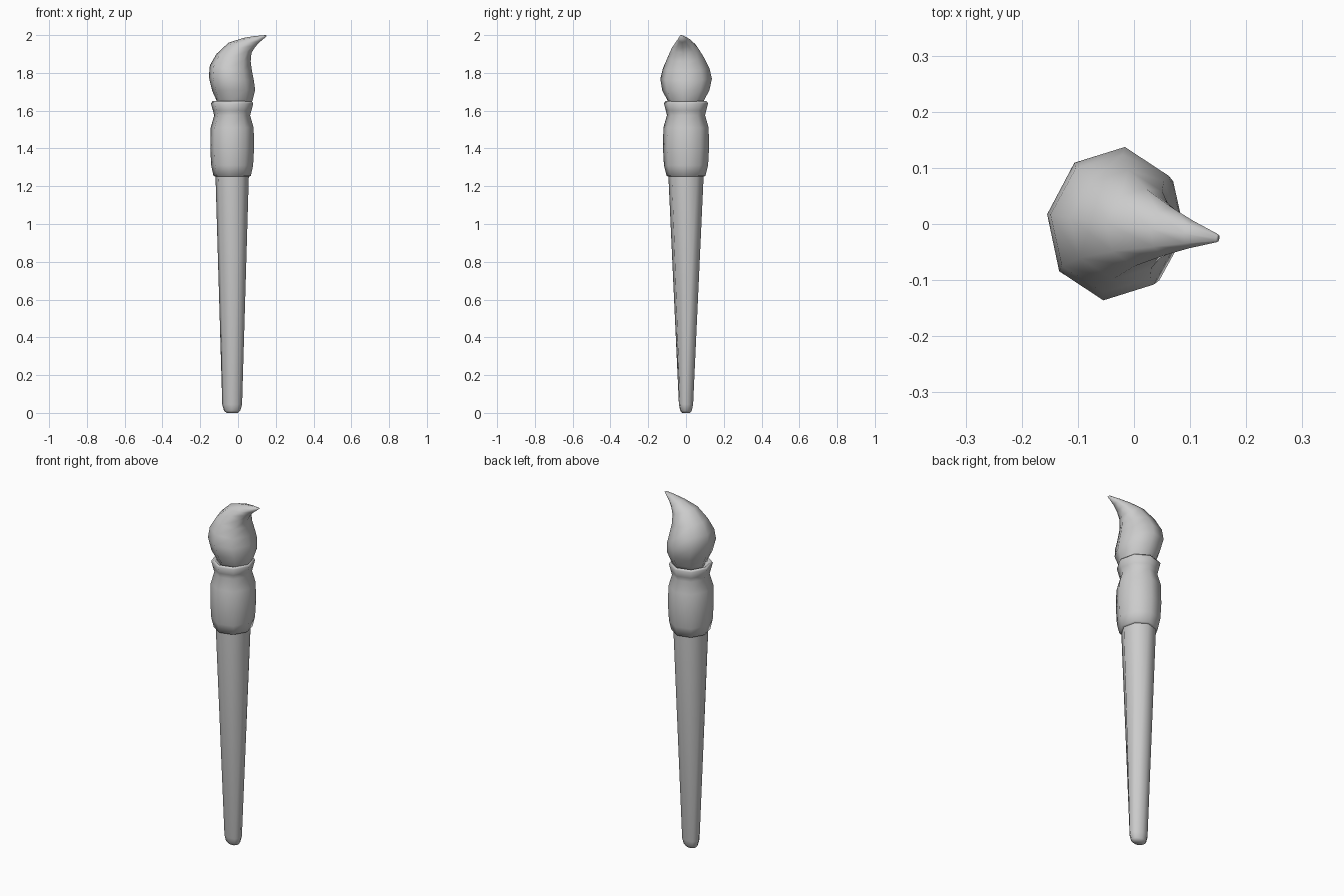
import bpy, bmesh, math
from mathutils import Matrix

if "Cube" in bpy.data.objects:
    bpy.data.objects.remove(bpy.data.objects["Cube"])

SIDES = 8
CX = -0.031                      # brush axis position in x
YAW = Matrix.Rotation(math.radians(-8), 4, 'Z')


def loft(name, rings):
    """Skin 8-sided rings: (left x, left z, right x, right z, half width y), capped."""
    bm = bmesh.new()
    loops = []
    for lx, lz, rx, rz, w in rings:
        loop = []
        for i in range(SIDES):
            a = 2 * math.pi * i / SIDES
            t = (1 + math.cos(a)) / 2
            loop.append(bm.verts.new((lx + (rx - lx) * t, w * math.sin(a), lz + (rz - lz) * t)))
        loops.append(loop)
    for a, b in zip(loops, loops[1:]):
        for i in range(SIDES):
            j = (i + 1) % SIDES
            bm.faces.new((a[i], a[j], b[j], b[i]))
    bm.faces.new(loops[0][::-1])
    bm.faces.new(loops[-1])
    bmesh.ops.transform(bm, matrix=YAW, verts=bm.verts)
    bmesh.ops.translate(bm, vec=(CX, 0, 0), verts=bm.verts)
    bmesh.ops.recalc_face_normals(bm, faces=bm.faces)
    mesh = bpy.data.meshes.new(name)
    bm.to_mesh(mesh)
    bm.free()
    mesh.shade_smooth()
    obj = bpy.data.objects.new(name, mesh)
    bpy.context.collection.objects.link(obj)
    return obj


def turned(name, profile):
    """Upright part from (radius x, radius y, z) rings."""
    return loft(name, [(-rx, z, rx, z, ry) for rx, ry, z in profile])


# Tapered handle with a rounded end
turned("handle", [
    (0.030, 0.022, 0.0), (0.044, 0.031, 0.012), (0.053, 0.038, 0.045),
    (0.089, 0.094, 1.25), (0.089, 0.094, 1.30)])

# Ferrule with a neck and a flared rim
turned("ferrule", [
    (0.088, 0.092, 1.25), (0.100, 0.104, 1.255), (0.112, 0.118, 1.31),
    (0.117, 0.123, 1.40), (0.115, 0.121, 1.51), (0.096, 0.102, 1.575),
    (0.103, 0.108, 1.60), (0.113, 0.118, 1.638), (0.105, 0.110, 1.65),
    (0.090, 0.094, 1.635)])

# Bristles swept into a bent point
bristles = [
    (-0.105, 1.62, 0.065, 1.62, 0.085), (-0.115, 1.655, 0.078, 1.655, 0.098),
    (-0.138, 1.705, 0.092, 1.71, 0.126), (-0.156, 1.78, 0.085, 1.76, 0.138),
    (-0.150, 1.84, 0.075, 1.81, 0.124), (-0.115, 1.90, 0.068, 1.86, 0.098),
    (-0.050, 1.96, 0.072, 1.905, 0.070), (0.030, 1.985, 0.090, 1.935, 0.044),
    (0.090, 1.995, 0.115, 1.962, 0.025), (0.148, 2.0, 0.154, 1.994, 0.007)]
loft("bristles", [(lx - CX, lz, rx - CX, rz, w) for lx, lz, rx, rz, w in bristles])
